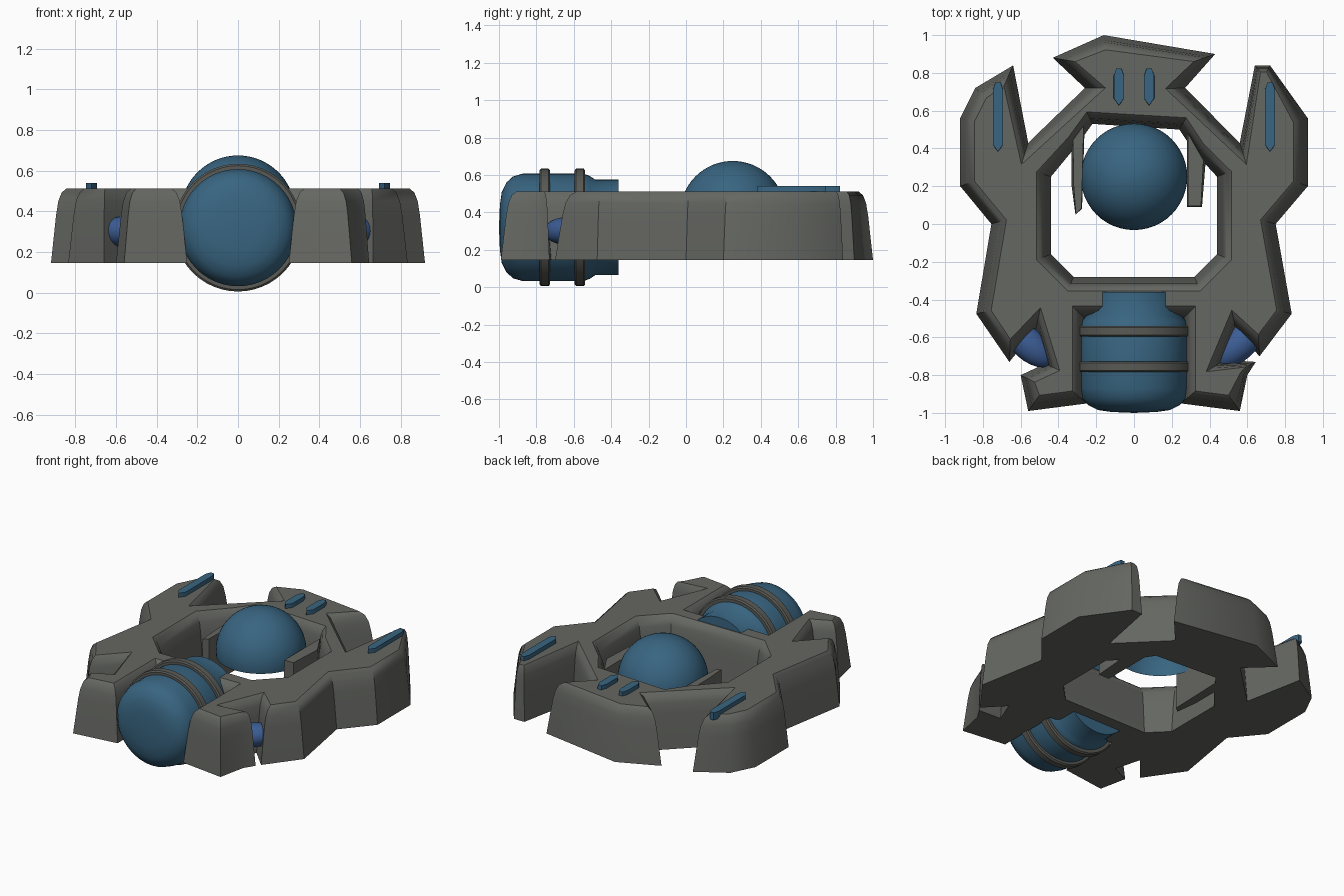
import bpy, bmesh, math
from mathutils import Vector, Matrix

cube = bpy.data.objects.get("Cube")
if cube:
    bpy.data.objects.remove(cube, do_unlink=True)


def material(name, color):
    m = bpy.data.materials.new(name)
    m.use_nodes = True
    m.diffuse_color = (*color, 1)
    m.node_tree.nodes["Principled BSDF"].inputs["Base Color"].default_value = (*color, 1)
    return m


STONE = material("stone grey", (0.13, 0.135, 0.122))
BAND = material("band grey", (0.10, 0.10, 0.092))
BLUE = material("steel blue", (0.04, 0.13, 0.22))
DEEP = material("deep blue", (0.045, 0.11, 0.30))


def finish(name, bm, mat, angle=35):
    bmesh.ops.recalc_face_normals(bm, faces=bm.faces)
    mesh = bpy.data.meshes.new(name)
    bm.to_mesh(mesh)
    bm.free()
    mesh.materials.append(mat)
    ob = bpy.data.objects.new(name, mesh)
    bpy.context.scene.collection.objects.link(ob)
    bpy.ops.object.select_all(action="DESELECT")
    ob.select_set(True)
    bpy.context.view_layer.objects.active = ob
    bpy.ops.object.shade_smooth_by_angle(angle=math.radians(angle))
    return ob


def inset(points, dist):
    """Move a loop to its left side, with limited mitres and gentler short edges."""
    pts = [Vector(p) for p in points]
    out = []
    for i, p in enumerate(pts):
        a, b = p - pts[i - 1], pts[(i + 1) % len(pts)] - p
        scale = min(1, 6 * min(a.length, b.length))
        n1 = Vector((-a.y, a.x)).normalized()
        n2 = Vector((-b.y, b.x)).normalized()
        mid = (n1 + n2).normalized()
        out.append(p + mid * dist * scale * min(1.6, 1 / max(0.1, mid.dot(n1))))
    return out


def oriented(points, ccw):
    area = sum(points[i - 1][0] * p[1] - p[0] * points[i - 1][1] for i, p in enumerate(points))
    return points if (area > 0) == ccw else points[::-1]


def lathe(name, profile, mat, segments=48):
    """Spin (y, radius) points round the engine axis."""
    bm = bmesh.new()
    vs = [bm.verts.new((r, y, 0.32)) for y, r in profile]
    es = [bm.edges.new(pair) for pair in zip(vs, vs[1:])]
    bmesh.ops.spin(bm, geom=vs + es, cent=(0, 0, 0.32), axis=(0, 1, 0),
                   angle=math.tau, steps=segments)
    bmesh.ops.remove_doubles(bm, verts=bm.verts, dist=0.0005)
    return finish(name, bm, mat)


def prism(name, outline, z0, z1, mat, top_inset=0.0):
    outline = oriented(outline, True)
    bm = bmesh.new()
    low = [bm.verts.new((*p, z0)) for p in outline]
    high = [bm.verts.new((*p, z1)) for p in inset(outline, top_inset)]
    bm.faces.new(low[::-1])
    bm.faces.new(high)
    for i in range(len(low)):
        bm.faces.new((low[i - 1], low[i], high[i], high[i - 1]))
    return finish(name, bm, mat)


# Hull: ring-shaped plan with sloping walls and rounded upper edges
outer = [(-0.16, 1.0), (0.43, 0.9), (0.27, 0.72), (0.56, 0.43), (0.64, 0.84), (0.72, 0.84),
         (0.92, 0.56), (0.92, 0.2), (0.75, 0), (0.835, -0.475),
         (0.665, -0.7), (0.54, -0.57), (0.48, -0.72), (0.645, -0.73),
         (0.6, -0.8), (0.56, -0.99), (0.25, -0.95), (0.25, -0.51),
         (-0.25, -0.51), (-0.25, -0.95), (-0.56, -0.99),
         (-0.6, -0.8), (-0.47, -0.74), (-0.52, -0.56), (-0.66, -0.73),
         (-0.835, -0.475), (-0.755, 0), (-0.92, 0.2), (-0.92, 0.56),
         (-0.84, 0.72), (-0.64, 0.84), (-0.56, 0.43), (-0.26, 0.72), (-0.43, 0.88)]
opening = [(-0.44, 0.25), (-0.3, 0.42), (-0.22, 0.53), (0.24, 0.5), (0.32, 0.38), (0.44, 0.25),
           (0.44, -0.16), (0.32, -0.28), (-0.32, -0.28), (-0.44, -0.16)]
section = [(0, 0.145), (0.025, 0.38), (0.036, 0.45), (0.052, 0.492), (0.075, 0.512)]

bm = bmesh.new()
caps = {0: [], len(section) - 1: []}
for loop in (oriented(outer, True), oriented(opening, False)):
    rings = [[bm.verts.new((*p, z)) for p in inset(loop, d)] for d, z in section]
    for low, high in zip(rings, rings[1:]):
        for i in range(len(low)):
            bm.faces.new((low[i - 1], low[i], high[i], high[i - 1]))
    for level in caps:
        ring = rings[level]
        caps[level] += [bm.edges.get((ring[i - 1], ring[i])) for i in range(len(ring))]
for edges in caps.values():
    bmesh.ops.triangle_fill(bm, edges=edges, use_beauty=True)
finish("hull", bm, STONE)

# Tapered prongs beside the dome
prism("right_prong", [(-0.33, 0.56), (-0.26, 0.56), (-0.275, 0.08), (-0.31, 0.05), (-0.33, 0.2)],
      0.146, 0.46, STONE, 0.012)
prism("left_prong", [(0.28, 0.5), (0.38, 0.34), (0.36, 0.09), (0.28, 0.09)],
      0.146, 0.46, STONE, 0.012)

# Central dome, open underneath
bm = bmesh.new()
bmesh.ops.create_uvsphere(bm, u_segments=48, v_segments=32, radius=0.282,
                          matrix=Matrix.Translation((0, 0.25, 0.393)))
bmesh.ops.bisect_plane(bm, geom=bm.verts[:] + bm.edges[:] + bm.faces[:],
                       plane_co=(0, 0, 0.36), plane_no=(0, 0, -1), clear_outer=True)
finish("dome", bm, BLUE)

# Engine barrel with neck and two bands
lathe("engine", [(-1.0, 0), (-0.995, 0.12), (-0.985, 0.19), (-0.96, 0.24), (-0.925, 0.272),
                 (-0.87, 0.288), (-0.55, 0.288), (-0.515, 0.275), (-0.485, 0.255),
                 (-0.36, 0.255), (-0.36, 0)], BLUE)
for name, y in (("front_band", -0.755), ("rear_band", -0.567)):
    lathe(name, [(y - 0.028, 0.275), (y - 0.028, 0.305), (y - 0.02, 0.314),
                 (y + 0.02, 0.314), (y + 0.028, 0.305), (y + 0.028, 0.275)], BAND)

# Pods inside the side notches
for side, name in ((1, "left_pod"), (-1, "right_pod")):
    bm = bmesh.new()
    mat = (Matrix.Translation((side * 0.56, -0.635, 0.3))
           @ Matrix.Rotation(side * math.radians(42), 4, "Z")
           @ Matrix.Diagonal((0.16, 0.085, 0.075, 1)))
    bmesh.ops.create_uvsphere(bm, u_segments=24, v_segments=16, radius=1, matrix=mat)
    finish(name, bm, DEEP)


# Raised strips with pointed ends
def strip(name, x, y0, y1):
    w, e = 0.028, 0.04
    prism(name, [(x, y0), (x + w, y0 + e), (x + w, y1 - e), (x + w / 2, y1),
                 (x - w / 2, y1), (x - w, y1 - e), (x - w, y0 + e)], 0.49, 0.54, BLUE, 0.006)


for side, label in ((1, "left"), (-1, "right")):
    strip(label + "_tower_strip", side * 0.72, 0.38, 0.75)
    strip(label + "_rear_strip", side * 0.08, 0.625, 0.825)
